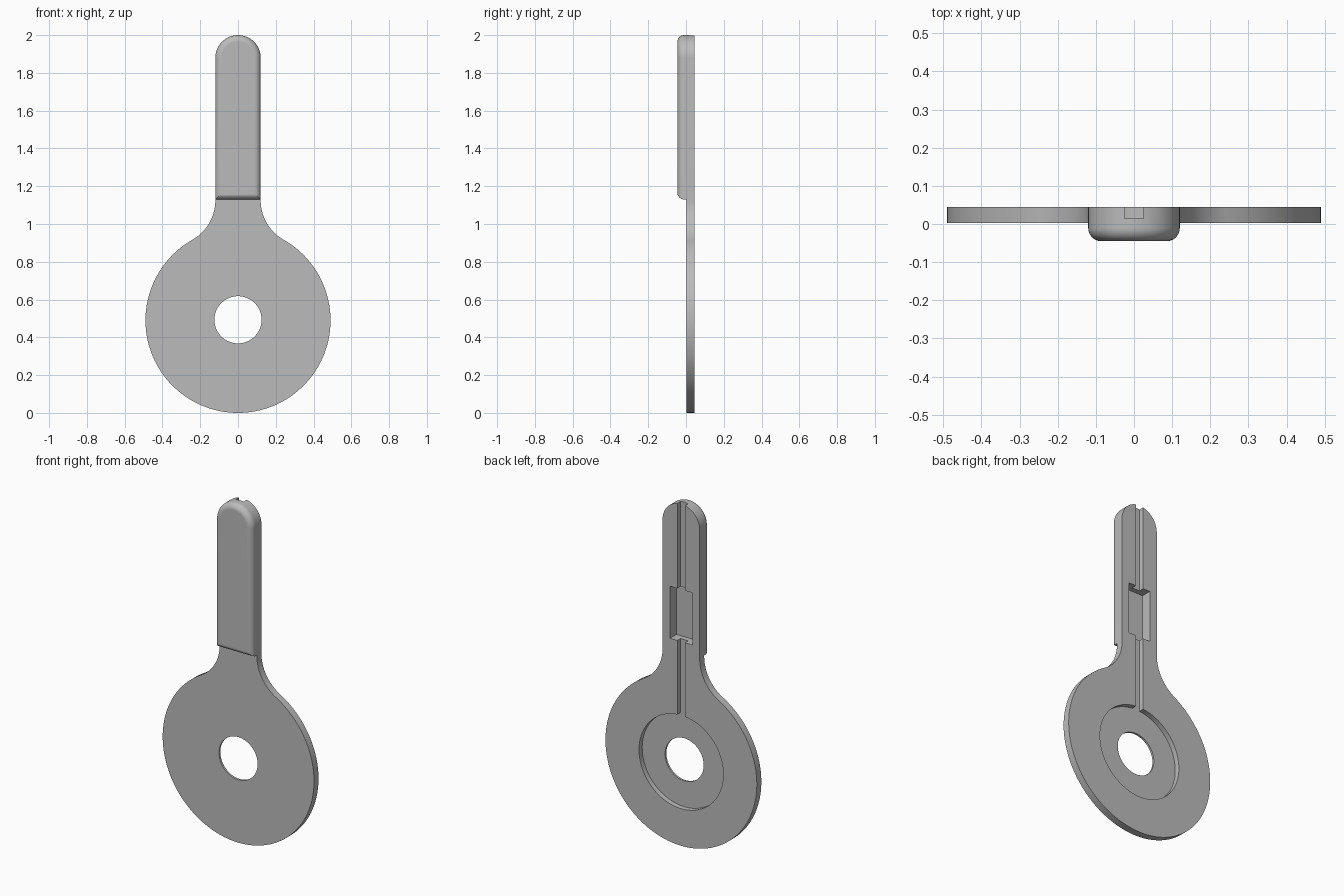
import bpy
import bmesh
import math

if "Cube" in bpy.data.objects:
    bpy.data.objects.remove(bpy.data.objects["Cube"])

# Main dimensions
BACK, PLATE_FRONT, HANDLE_FRONT = 0.045, 0.003, -0.045
DISC_R, HALF, FILLET, NECK_Z = 0.49, 0.12, 0.24, 1.13
HANDLE_TOP = 2.0
GROOVE_FLOOR, POCKET_FLOOR = 0.015, -0.015

grey = bpy.data.materials.new("plain grey")
grey.use_nodes = True
grey.diffuse_color = (0.5, 0.5, 0.5, 1)
grey.node_tree.nodes["Principled BSDF"].inputs["Base Color"].default_value = (0.5, 0.5, 0.5, 1)


def arc(cx, cz, r, start, end, steps):
    angles = [start + (end - start) * i / steps for i in range(steps + 1)]
    return [(cx + r * math.cos(a), cz + r * math.sin(a)) for a in angles]


def slab(name, outline, front, back, round_front=0):
    """Extrude an x-z outline along y, optionally rounding the front rim."""
    bm = bmesh.new()
    face = bm.faces.new([bm.verts.new((x, front, z)) for x, z in outline])
    moved = bmesh.ops.extrude_face_region(bm, geom=[face], use_keep_orig=True)["geom"]
    for v in moved:
        if isinstance(v, bmesh.types.BMVert):
            v.co.y = back
    bmesh.ops.recalc_face_normals(bm, faces=bm.faces)
    if round_front:
        rim = [e for e in bm.edges if all(abs(v.co.y - front) < 1e-5 for v in e.verts)]
        bmesh.ops.bevel(bm, geom=rim, offset=round_front, segments=6,
                        profile=0.5, affect='EDGES', clamp_overlap=True)
    mesh = bpy.data.meshes.new(name)
    bm.to_mesh(mesh)
    bm.free()
    obj = bpy.data.objects.new(name, mesh)
    obj.data.materials.append(grey)
    bpy.context.collection.objects.link(obj)
    return obj


def box_outline(half, low, high):
    return [(-half, low), (half, low), (half, high), (-half, high)]


def combine(target, other, operation):
    mod = target.modifiers.new(operation.lower(), 'BOOLEAN')
    mod.operation, mod.solver, mod.object = operation, 'EXACT', other
    bpy.context.view_layer.objects.active = target
    bpy.ops.object.modifier_apply(modifier=mod.name)
    bpy.data.objects.remove(other)


# Disc flowing into the neck through tangent fillets
fx = HALF + FILLET
fz = DISC_R + math.sqrt((DISC_R + FILLET) ** 2 - fx ** 2)
meet = math.atan2(fz - DISC_R, fx)
right = arc(0, DISC_R, DISC_R, -math.pi / 2, meet, 56)
right += arc(fx, fz, FILLET, math.pi + meet, math.pi, 16)[1:]
right.append((HALF, NECK_Z))
left = [(-x, z) for x, z in reversed(right[1:])]
paddle = slab("paddle_body", right + left, PLATE_FRONT, BACK)

# Thicker handle with round end and softened front rim
handle_outline = [(-HALF, NECK_Z), (HALF, NECK_Z)]
handle_outline += arc(0, HANDLE_TOP - HALF, HALF, 0, math.pi, 32)
handle = slab("handle", handle_outline, HANDLE_FRONT, BACK, round_front=0.034)
combine(paddle, handle, 'UNION')

# Centre hole, round recess, cable groove and pocket in the back
turn = 2 * math.pi
cuts = [
    ("hole", arc(0, DISC_R + 0.003, 0.125, 0, turn, 64)[:-1], -0.1),
    ("recess", arc(0, DISC_R, 0.273, 0, turn, 96)[:-1], GROOVE_FLOOR),
    ("groove", box_outline(0.025, 0.7, 2.1), GROOVE_FLOOR),
    ("pocket", box_outline(0.072, 1.195, 1.5), POCKET_FLOOR),
]
for name, outline, floor in cuts:
    cutter = slab(name + "_cutter", outline, floor, BACK + 0.1)
    cutter.hide_render = True
    combine(paddle, cutter, 'DIFFERENCE')

# Smooth curves, crisp edges
bpy.ops.object.select_all(action='DESELECT')
paddle.select_set(True)
bpy.context.view_layer.objects.active = paddle
bpy.ops.object.shade_smooth_by_angle(angle=math.radians(30))
normals = paddle.modifiers.new("even_shading", 'WEIGHTED_NORMAL')
normals.keep_sharp = True
